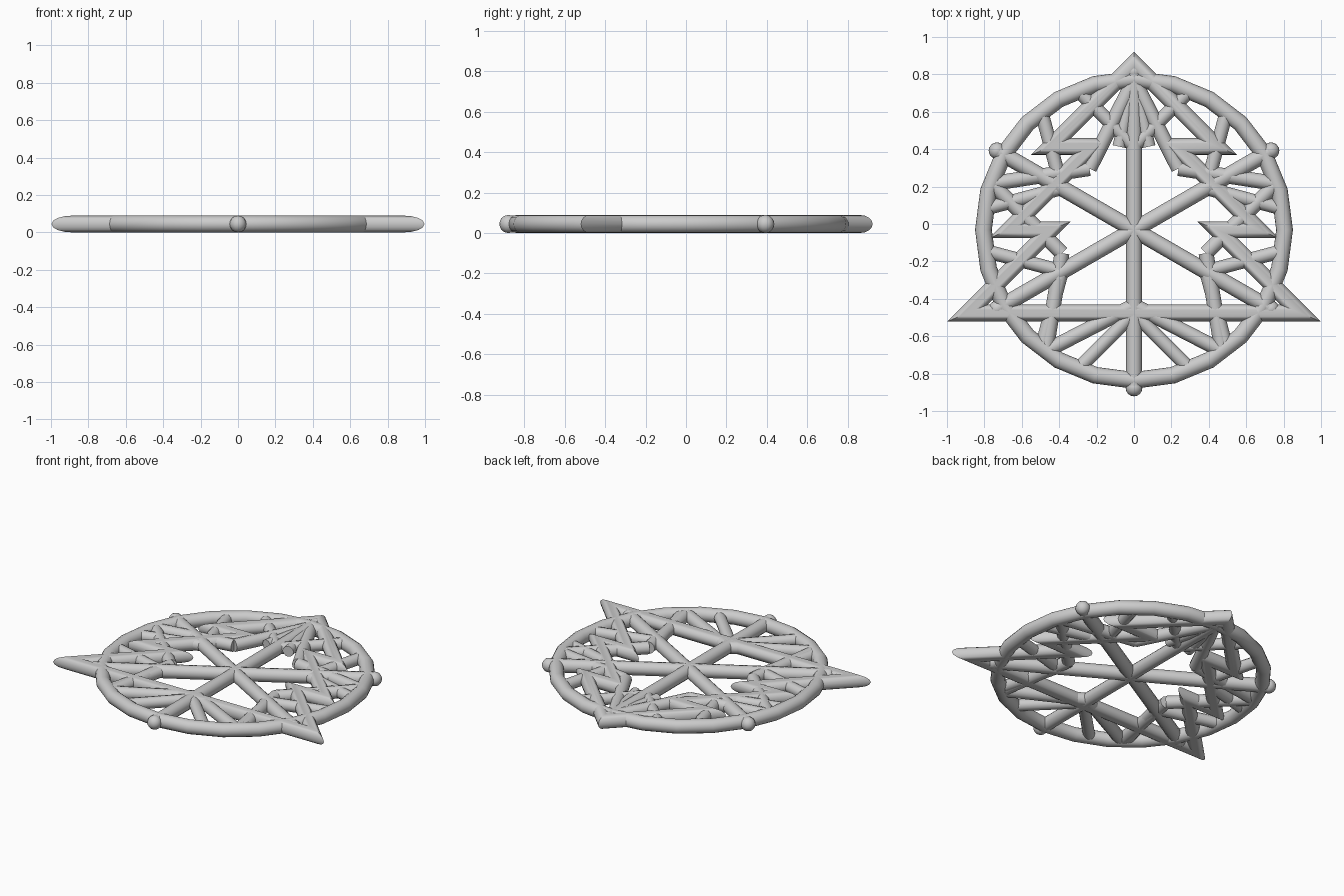
import bpy, bmesh, math
from mathutils import Vector

if "Cube" in bpy.data.objects:
    bpy.data.objects.remove(bpy.data.objects["Cube"])

R = 0.0445            # tube radius, also centre height
CY = -0.031           # hub position in y
CENTRE = Vector((0, CY, R))


def pol(r, deg):
    a = math.radians(deg)
    return Vector((r * math.cos(a), r * math.sin(a), 0))


def finish(name, bm):
    bmesh.ops.recalc_face_normals(bm, faces=bm.faces[:])
    me = bpy.data.meshes.new(name)
    bm.to_mesh(me)
    bm.free()
    ob = bpy.data.objects.new(name, me)
    bpy.context.collection.objects.link(ob)
    bpy.context.view_layer.objects.active = ob
    ob.select_set(True)
    bpy.ops.object.shade_smooth_by_angle(angle=math.radians(35))
    ob.select_set(False)
    return ob


def rod(name, a, b, r, sides=12):
    bm = bmesh.new()
    bmesh.ops.create_cone(bm, cap_ends=True, segments=sides, radius1=r,
                          radius2=r, depth=(b - a).length)
    ob = finish(name, bm)
    ob.rotation_mode = 'QUATERNION'
    ob.rotation_quaternion = (b - a).to_track_quat('Z', 'Y')
    ob.location = (a + b) / 2 + CENTRE
    return ob


def mitred_loop(name, pts, r, sides=16):
    # closed flat tube with true mitred corners
    bm = bmesh.new()
    n = len(pts)
    rings = []
    for i, p in enumerate(pts):
        d0 = (p - pts[i - 1]).normalized()
        d1 = (pts[(i + 1) % n] - p).normalized()
        n0, n1 = Vector((-d0.y, d0.x, 0)), Vector((-d1.y, d1.x, 0))
        m = (n0 + n1) / (1 + n0.dot(n1))
        rings.append([bm.verts.new(p + CENTRE
                                   + m * r * math.cos(2 * math.pi * k / sides)
                                   + Vector((0, 0, r * math.sin(2 * math.pi * k / sides))))
                      for k in range(sides)])
    for i in range(n):
        a, b = rings[i], rings[(i + 1) % n]
        for k in range(sides):
            j = (k + 1) % sides
            bm.faces.new((a[k], a[j], b[j], b[k]))
    return finish(name, bm)


# outer ring, 24 straight segments
mitred_loop("outer_ring", [pol(0.805, 15 * i) for i in range(24)], R)

# stepped three-tier outline
U = 0.445
half = [(0, 2), (1, 1), (0.5, 1), (1.5, 0), (1, 0), (2, -1)]
outline = [Vector((x * U, y * U, 0)) for x, y in half]
outline += [Vector((-x * U, y * U, 0)) for x, y in reversed(half[1:])]
mitred_loop("tiered_outline", outline, R)

# six spokes with end balls and side branches
for i in range(6):
    a = 30 + 60 * i
    rod("spoke", Vector((0, 0, 0)), pol(0.846, a), R * 0.97)
    bm = bmesh.new()
    bmesh.ops.create_uvsphere(bm, u_segments=16, v_segments=10, radius=R)
    finish("spoke_ball", bm).location = pol(0.846, a) + CENTRE
    node = pol(0.445, a)
    for s in (-45, 45):
        rod("side_branch", node, node + pol(0.40, a + s), 0.037)

# five-pointed star
star = [pol(0.80 if k % 2 == 0 else 0.405, 90 + 36 * k) for k in range(10)]
for k in range(10):
    rod("star_edge", star[k], star[(k + 1) % 10], 0.04)

# narrow struts below the top point
for s in (-1, 1):
    rod("top_strut", Vector((0, 0.80, 0)), Vector((0.08 * s, 0.445, 0)), 0.035)
